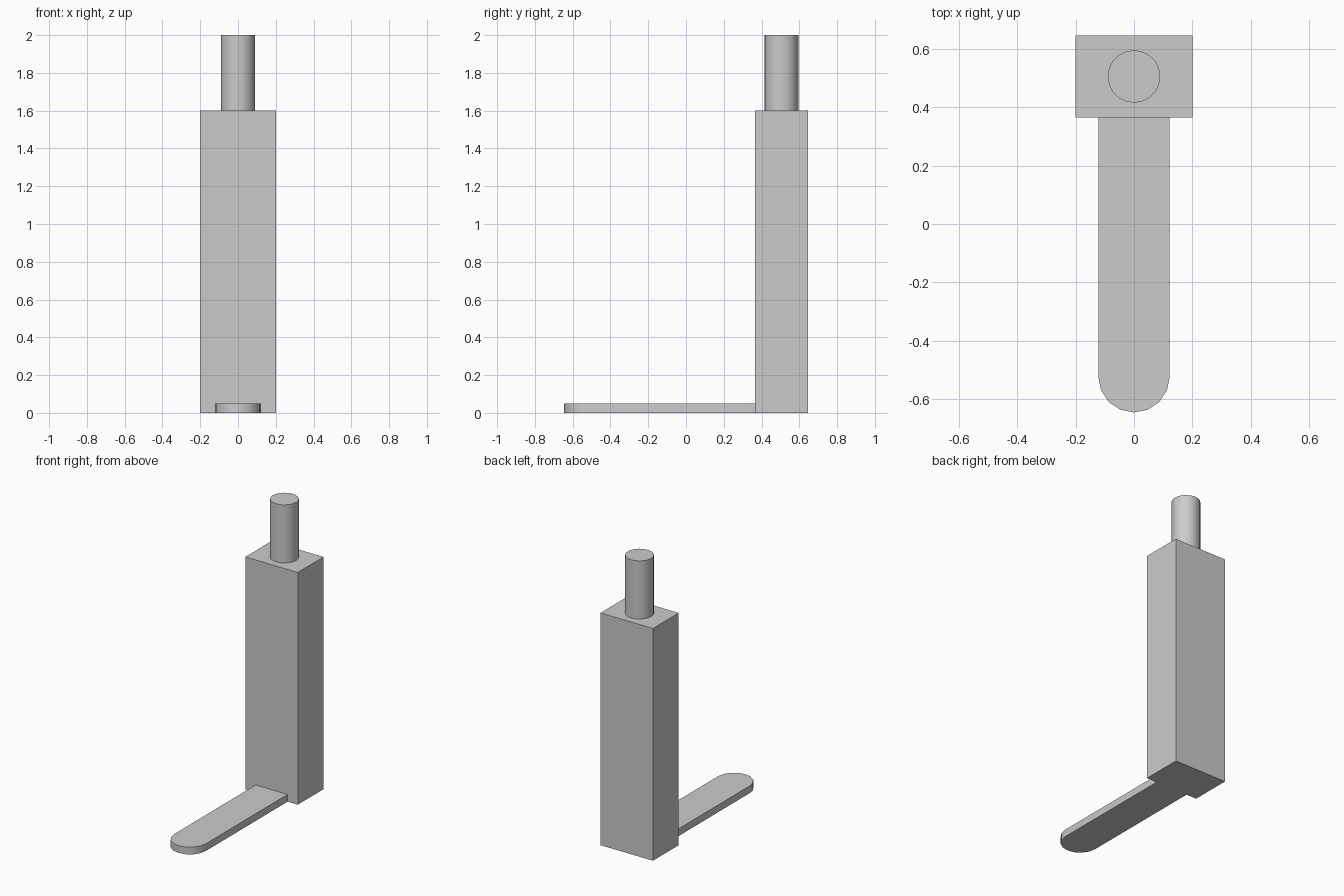
import bpy, bmesh, math

cube = bpy.data.objects.get("Cube")
if cube:
    bpy.data.objects.remove(cube, do_unlink=True)

grey = bpy.data.materials.new("plain grey")
grey.use_nodes = True
colour = (0.6, 0.6, 0.6, 1)
grey.diffuse_color = colour
grey.node_tree.nodes["Principled BSDF"].inputs["Base Color"].default_value = colour

FRONT, BACK = 0.365, 0.645
MID = (FRONT + BACK) / 2


def prism(name, outline, z0, z1, smooth=False):
    """Extrude a counter-clockwise outline from z0 up to z1."""
    bm = bmesh.new()
    base = bm.faces.new([bm.verts.new((x, y, z0)) for x, y in outline])
    top = bmesh.ops.extrude_face_region(bm, geom=[base])["geom"]
    verts = [v for v in top if isinstance(v, bmesh.types.BMVert)]
    bmesh.ops.translate(bm, verts=verts, vec=(0, 0, z1 - z0))
    bmesh.ops.recalc_face_normals(bm, faces=bm.faces)
    mesh = bpy.data.meshes.new(name)
    bm.to_mesh(mesh)
    bm.free()
    mesh.materials.append(grey)
    obj = bpy.data.objects.new(name, mesh)
    bpy.context.collection.objects.link(obj)
    if smooth:
        bpy.ops.object.select_all(action="DESELECT")
        obj.select_set(True)
        bpy.context.view_layer.objects.active = obj
        bpy.ops.object.shade_smooth_by_angle(angle=math.radians(40))
    return obj


def arc(cx, cy, r, start, sweep, steps, closed=False):
    """Points along a circular arc, angles in degrees."""
    count = steps if closed else steps + 1
    angles = [math.radians(start + sweep * i / steps) for i in range(count)]
    return [(cx + r * math.cos(a), cy + r * math.sin(a)) for a in angles]


# Upright rectangular column
prism("column", [(-0.2, FRONT), (0.2, FRONT), (0.2, BACK), (-0.2, BACK)], 0, 1.6)

# Round post on top
prism("top_post", arc(0, MID, 0.09, 0, 360, 20, closed=True), 1.6, 2, smooth=True)

# Flat foot with a rounded front end
W = 0.122
foot = arc(0, -0.645 + W, W, 180, 180, 8) + [(W, FRONT), (-W, FRONT)]
prism("foot_plate", foot, 0, 0.05, smooth=True)
